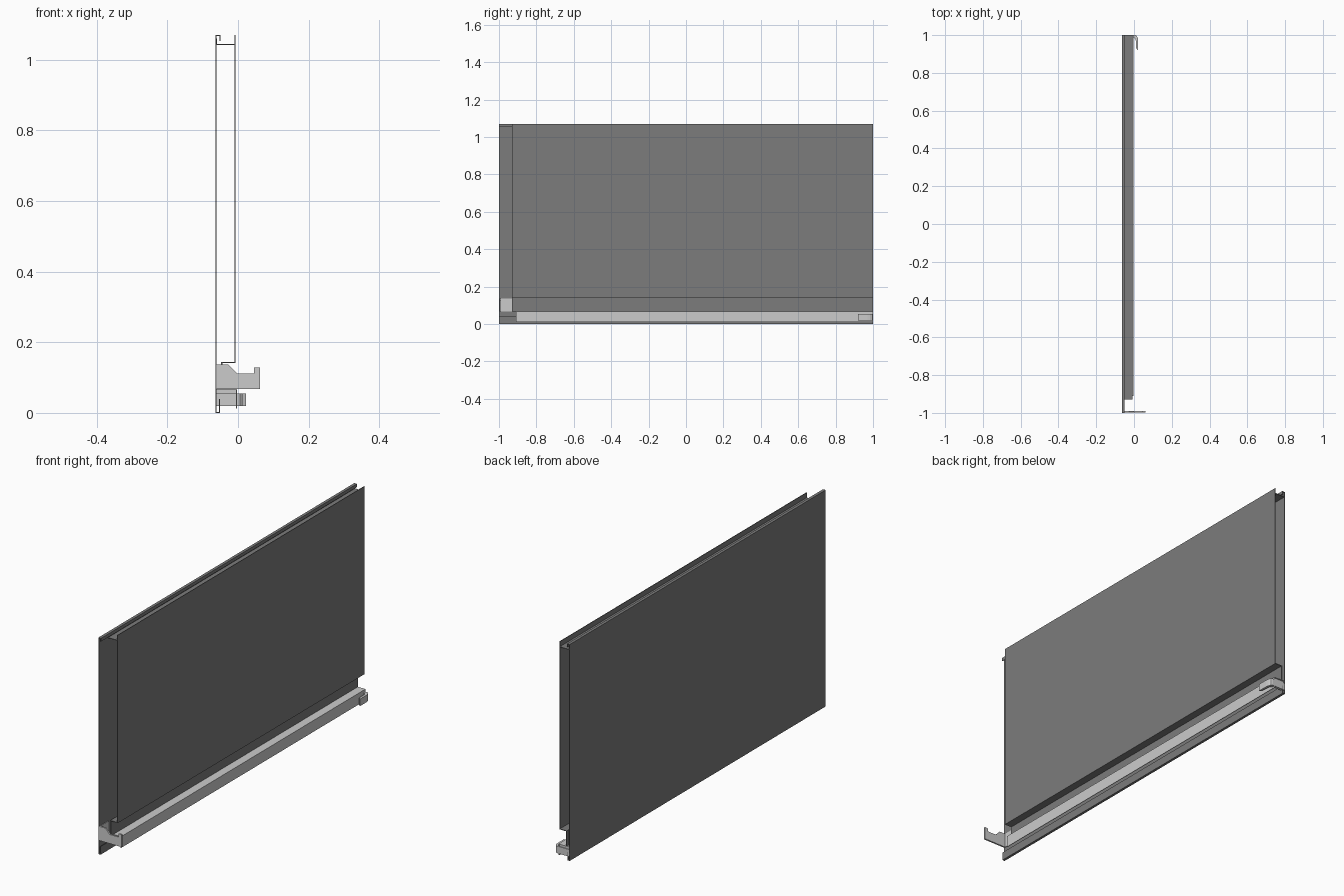
import bpy, bmesh

if "Cube" in bpy.data.objects:
    bpy.data.objects.remove(bpy.data.objects["Cube"])

T = 0.003   # sheet metal thickness
dark = bpy.data.materials.new("dark_grey")
dark.diffuse_color = (0.2, 0.2, 0.2, 1)
dark.use_nodes = True
dark.node_tree.nodes["Principled BSDF"].inputs["Base Color"].default_value = dark.diffuse_color


def add_object(name, bm, mat):
    bmesh.ops.recalc_face_normals(bm, faces=bm.faces)
    me = bpy.data.meshes.new(name)
    bm.to_mesh(me)
    bm.free()
    ob = bpy.data.objects.new(name, me)
    bpy.context.collection.objects.link(ob)
    if mat:
        me.materials.append(mat)
    return ob


def folded_sheet(name, profile, y0, y1, mat=None):
    """Open x-z profile swept along y, then thickened."""
    bm = bmesh.new()
    a, b = [[bm.verts.new((x, y, z)) for x, z in profile] for y in (y0, y1)]
    for i in range(len(profile) - 1):
        bm.faces.new((a[i], a[i + 1], b[i + 1], b[i]))
    ob = add_object(name, bm, mat)
    mod = ob.modifiers.new("thickness", 'SOLIDIFY')
    mod.thickness, mod.offset, mod.use_even_offset = T, 0, True
    return ob


def solid(name, points, direction, mat=None):
    """Closed outline pushed along a direction."""
    bm = bmesh.new()
    face = bm.faces.new([bm.verts.new(p) for p in points])
    res = bmesh.ops.extrude_face_region(bm, geom=[face])
    verts = [v for v in res["geom"] if isinstance(v, bmesh.types.BMVert)]
    bmesh.ops.translate(bm, vec=direction, verts=verts)
    # the base cap may survive or be consumed, make sure the shell is closed
    bmesh.ops.holes_fill(bm, edges=bm.edges, sides=0)
    return add_object(name, bm, mat)


# Outer skin with folded bottom lip and top hem
folded_sheet("outer_skin", [(-0.053, 0.040), (-0.053, 0.0015), (-0.0625, 0.0015),
                            (-0.0625, 1.0685), (-0.051, 1.0685), (-0.051, 1.054)],
             -1, 1, dark)

# Inner skin: top channel, face, bottom flange and web
folded_sheet("inner_skin", [(-0.061, 1.060), (-0.061, 1.0435), (-0.0085, 1.0435)],
             -0.93, 1, dark)
folded_sheet("inner_panel", [(-0.0085, 1.07), (-0.0085, 0.1425), (-0.046, 0.1425),
                             (-0.046, 0.067)], -0.93, 1, dark)

# Light lower rail
folded_sheet("lower_rail", [(-0.061, 0.0665), (-0.004, 0.0665), (-0.004, 0.012)],
             -0.91, 1)

# Stepped bracket plate and its mounting flange
plate = [(-0.062, 0.067), (0.062, 0.067), (0.062, 0.128), (0.045, 0.128),
         (0.045, 0.112), (-0.003, 0.112), (-0.027, 0.137), (-0.062, 0.137)]
solid("bracket_plate", [(x, -0.998, z) for x, z in plate], (0, 0.008, 0))
folded_sheet("bracket_flange", [(-0.0595, 0.067), (-0.0595, 0.137)], -0.998, -0.93)

# Curved hook at the far end, with rail end cap
hook = [(-0.062, 1.0), (0.008, 1.0), (0.015, 0.996), (0.020, 0.985), (0.022, 0.97),
        (0.022, 0.92), (0.012, 0.93), (0.010, 0.97), (0.006, 0.982), (-0.002, 0.987),
        (-0.062, 0.987)]
solid("end_hook", [(x, y, 0.02) for x, y in hook], (0, 0, 0.035))
cap = [(-0.062, 0.02), (-0.004, 0.02), (-0.004, 0.067), (-0.062, 0.067)]
solid("rail_end_cap", [(x, 0.992, z) for x, z in cap], (0, 0.004, 0))
